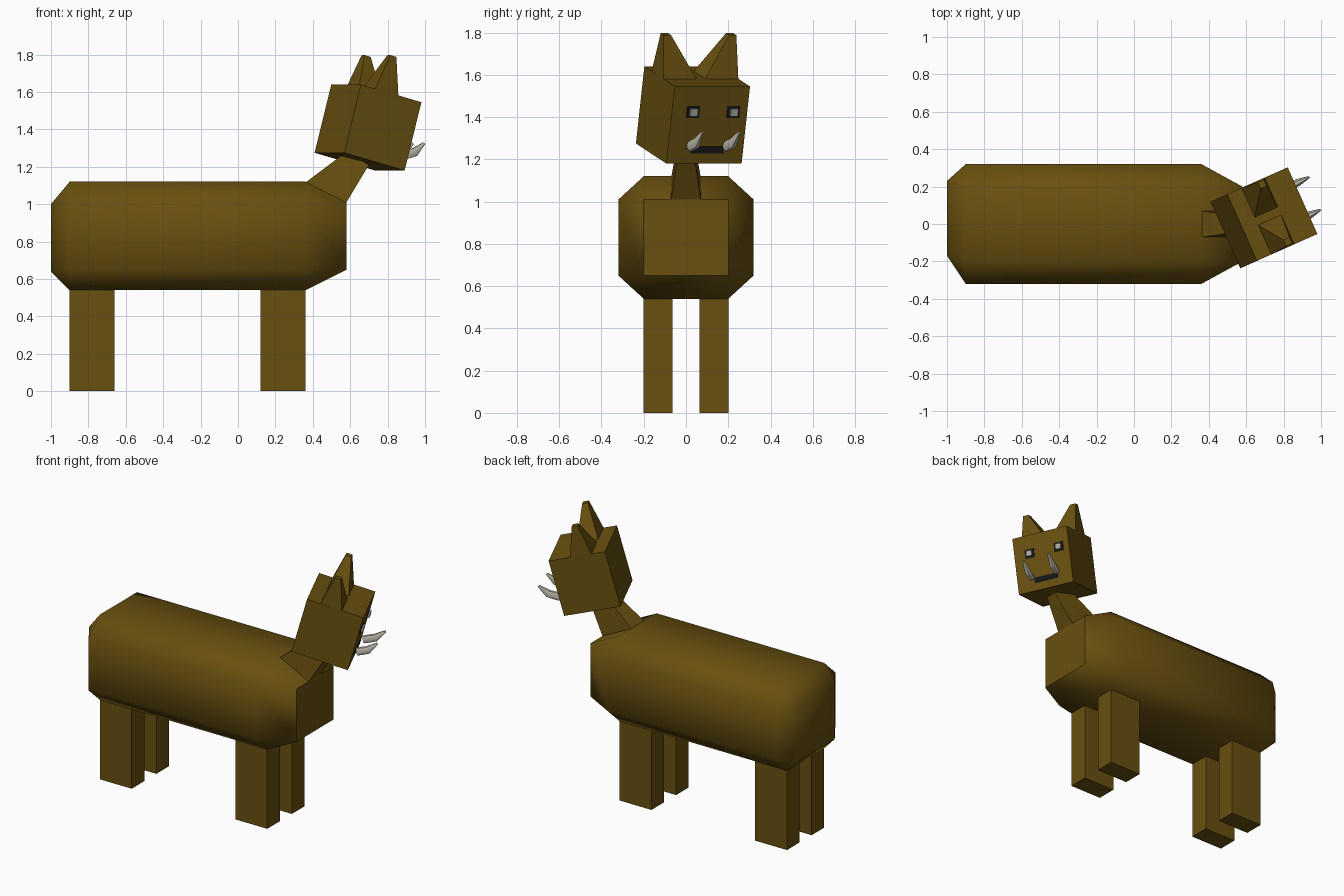
import bpy, bmesh, math
from mathutils import Vector, Matrix

if "Cube" in bpy.data.objects:
    bpy.data.objects.remove(bpy.data.objects["Cube"], do_unlink=True)


def material(name, rgb):
    m = bpy.data.materials.new(name)
    m.use_nodes = True
    m.diffuse_color = (*rgb, 1)
    bsdf = m.node_tree.nodes["Principled BSDF"]
    bsdf.inputs["Base Color"].default_value = (*rgb, 1)
    bsdf.inputs["Roughness"].default_value = 0.8
    return m


BROWN = material("brown hide", (0.14, 0.08, 0.005))
IVORY = material("ivory", (0.56, 0.53, 0.45))
GREY = material("eye grey", (0.40, 0.40, 0.36))
BLACK = material("black", (0.008, 0.008, 0.008))


def finish(name, bm, mat, angle):
    bmesh.ops.recalc_face_normals(bm, faces=bm.faces)
    me = bpy.data.meshes.new(name)
    bm.to_mesh(me)
    bm.free()
    me.materials.append(mat)
    ob = bpy.data.objects.new(name, me)
    bpy.context.collection.objects.link(ob)
    bpy.ops.object.select_all(action='DESELECT')
    ob.select_set(True)
    bpy.context.view_layer.objects.active = ob
    if angle:
        bpy.ops.object.shade_smooth_by_angle(angle=math.radians(angle))
    return ob


def hull(name, points, mat, frame=Matrix(), angle=0):
    """Convex solid around a handful of points."""
    bm = bmesh.new()
    for p in points:
        bm.verts.new(frame @ Vector(p))
    bmesh.ops.convex_hull(bm, input=bm.verts)
    bmesh.ops.dissolve_limit(bm, angle_limit=0.01, verts=bm.verts, edges=bm.edges)
    return finish(name, bm, mat, angle)


def corners(xs, ys, zs):
    return [(x, y, z) for x in xs for y in ys for z in zs]


# Body: a long box with wide chamfers on every edge
hull("body",
     corners((-0.9, 0.36), (-0.2, 0.2), (0.54, 1.12))
     + corners((-0.9, 0.36), (-0.32, 0.32), (0.65, 1.01))
     + corners((-1.0,), (-0.17, 0.23), (0.64, 1.0))
     + corners((0.58,), (-0.2, 0.2), (0.65, 1.01)), BROWN, angle=60)

# Legs
for end, x0 in (("back", -0.9), ("front", 0.12)):
    for side, s in (("left", 1), ("right", -1)):
        hull(f"{end}_{side}_leg",
             corners((x0, x0 + 0.24), (s * 0.065, s * 0.2), (0, 0.58)), BROWN, angle=50)

# Neck: tapers from the chest slope up into the head
hull("neck", corners((0.36,), (-0.07, 0.07), (1.115,))
     + corners((0.58,), (-0.07, 0.07), (1.01,))
     + corners((0.58,), (-0.04, 0.04), (1.28,))
     + corners((0.70,), (-0.04, 0.04), (1.21,)), BROWN, angle=50)

# Head frame: local x forward, y left, z up
HEAD = (Matrix.Translation((0.695, 0.033, 1.41))
        @ Matrix.Rotation(math.radians(24), 4, 'Z')
        @ Matrix.Rotation(math.radians(15), 4, 'Y'))
F, W, H = 0.183, 0.195, 0.189
hull("head", corners((-F, F), (-W, W), (-H, H)), BROWN, HEAD, 50)

# Ears: pyramids leaning to the outer edges of the crown
for side, s in (("left", 1), ("right", -1)):
    hull(f"{side}_ear",
         corners((-0.10, 0.05), (s * 0.01, s * W), (H - 0.02,))
         + corners((-0.055, -0.018), (s * 0.15, s * 0.188), (0.386,)),
         BROWN, HEAD, 40)


def plate(name, y, z, w, h, depth, mat):
    hull(name, corners((F - 0.005, F + depth), (y - w / 2, y + w / 2),
                       (z - h / 2, z + h / 2)), mat, HEAD)


# Face: eye sockets, eyes and mouth
for side, y in (("left", 0.123), ("right", -0.086)):
    plate(f"{side}_eye_socket", y, 0.065, 0.065, 0.058, 0.004, BLACK)
    plate(f"{side}_eye", y, 0.065, 0.038, 0.036, 0.016, GREY)
plate("mouth", 0.01, -0.12, 0.165, 0.035, 0.004, BLACK)


def tusk(name, base, tip):
    """Six-sided tube bending upwards, closed at both ends."""
    base, tip = Vector(base), Vector(tip)
    bend = base.lerp(tip, 0.55) - Vector((0, 0, 0.018))
    path = [base, base.lerp(bend, 0.6), bend, tip]
    radii = (0.026, 0.027, 0.026, 0.008)
    bm = bmesh.new()
    rings = []
    for i, (p, r) in enumerate(zip(path, radii)):
        d = (path[min(i + 1, 3)] - path[max(i - 1, 0)]).normalized()
        side = Vector((0, 0, 1)).cross(d).normalized()
        up = d.cross(side)
        rings.append([bm.verts.new(p + r * (0.75 * math.cos(a) * side + math.sin(a) * up))
                      for a in (k * math.tau / 6 for k in range(6))])
    for a, b in zip(rings, rings[1:]):
        for k in range(6):
            bm.faces.new((a[k], a[k - 1], b[k - 1], b[k]))
    bm.faces.new(rings[0])
    bm.faces.new(rings[-1])
    finish(name, bm, IVORY, 50)


tusk("right_tusk", (0.88, 0.02, 1.26), (0.995, 0.075, 1.325))
tusk("left_tusk", (0.81, 0.19, 1.26), (0.935, 0.25, 1.325))
